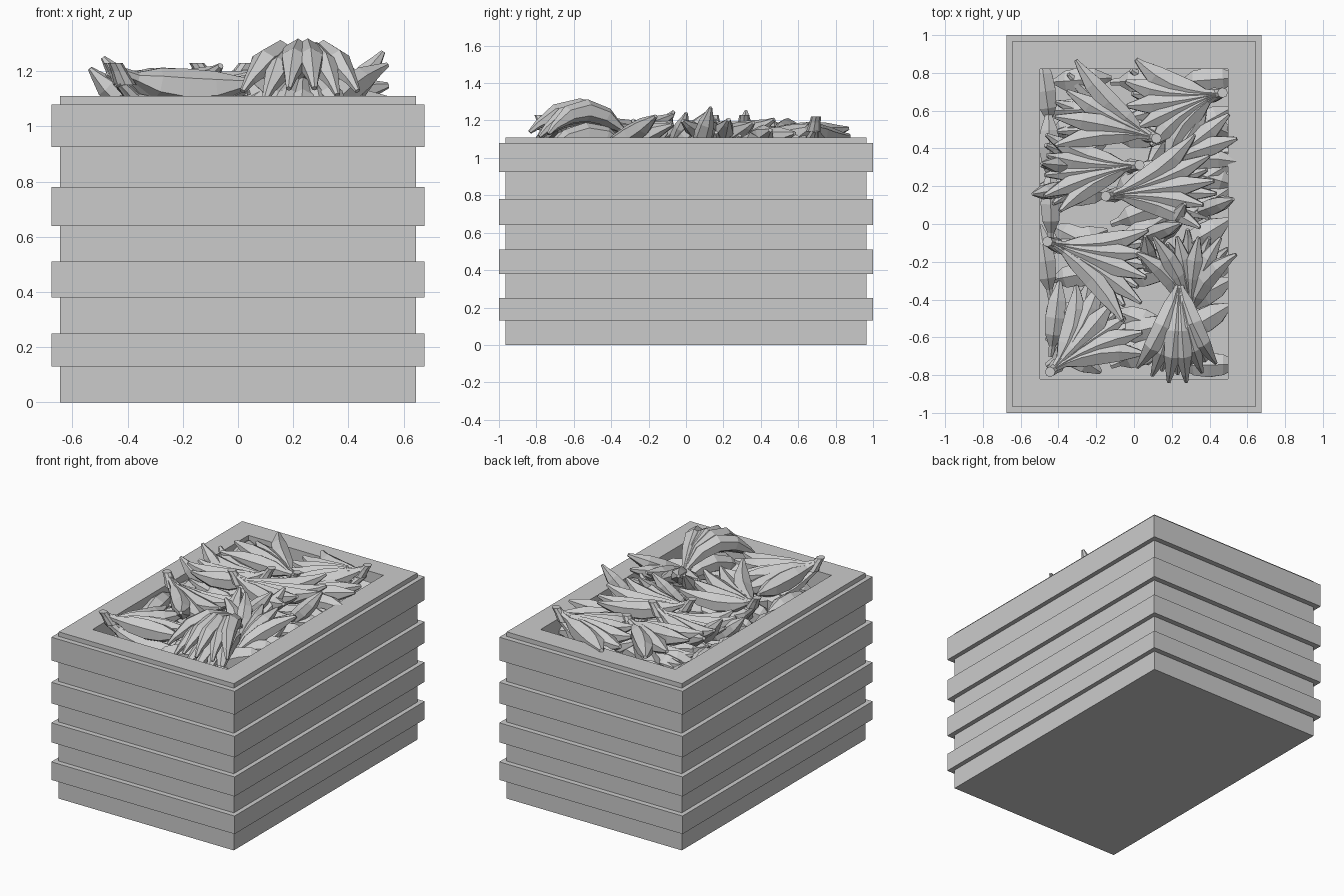
import bpy, bmesh, math, random
from mathutils import Vector

if "Cube" in bpy.data.objects:
    bpy.data.objects.remove(bpy.data.objects["Cube"])
random.seed(7)

grey = bpy.data.materials.new("plain grey")
grey.use_nodes = True
grey.diffuse_color = (0.6, 0.6, 0.6, 1)
grey.node_tree.nodes["Principled BSDF"].inputs["Base Color"].default_value = grey.diffuse_color


def loft(bm, rings, closed=False):
    """Skin a list of rings of points, capped unless closed on itself."""
    loops = [[bm.verts.new(p) for p in ring] for ring in rings]
    n = len(loops[0])
    pairs = list(zip(loops, loops[1:])) + ([(loops[-1], loops[0])] if closed else [])
    for a, b in pairs:
        for i in range(n):
            j = (i + 1) % n
            bm.faces.new((a[i], a[j], b[j], b[i]))
    if not closed:
        bm.faces.new(loops[0][::-1])
        bm.faces.new(loops[-1])


def finish(bm, name):
    bmesh.ops.recalc_face_normals(bm, faces=bm.faces)
    mesh = bpy.data.meshes.new(name)
    bm.to_mesh(mesh)
    bm.free()
    mesh.materials.append(grey)
    bpy.context.collection.objects.link(bpy.data.objects.new(name, mesh))


def rectangles(name, sizes, closed=False):
    bm = bmesh.new()
    loft(bm, [[(sx * x, sy * y, z) for sx, sy in ((-1, -1), (1, -1), (1, 1), (-1, 1))]
              for x, y, z in sizes], closed)
    finish(bm, name)


# Crate body with a recess, and four raised slats around it
rectangles("crate_body", [(.645, .965, 0), (.645, .965, 1.11), (.497, .82, 1.11), (.497, .82, .9)])
for i, (low, high) in enumerate([(.13, .25), (.38, .51), (.64, .78), (.925, 1.08)]):
    rectangles(f"crate_slat_{i + 1}", [(.63, .95, low), (.675, 1, low), (.675, 1, high), (.63, .95, high)], True)

# Banana thickness: position along the fruit, radius
TAPER = [(0, .016), (.14, .02), (.3, .052), (.52, .062), (.74, .053), (.92, .024), (1, .011)]


def banana(bm, base, heading, length, tip_z, arch, bow=0, fat=1):
    """Faceted fruit curving from its base to its tip."""
    along = Vector((math.cos(heading), math.sin(heading), 0))
    side = Vector((-along.y, along.x, 0))

    def path(t):
        bend = 4 * t * (1 - t)
        p = base + along * length * t + side * bow * bend
        p.z += (tip_z - base.z) * t + arch * bend
        return p

    rings = []
    for t, r in TAPER:
        tangent = (path(t + .02) - path(t - .02)).normalized()
        up = side.cross(tangent).normalized() * -1
        across = tangent.cross(up)
        turn = math.pi / 6
        rings.append([path(t) + (across * math.cos(a + turn) + up * math.sin(a + turn)) * r * fat
                      for a in (k * math.tau / 6 for k in range(6))])
    loft(bm, rings)


def bunch(name, stem, heading, spread, count, length, tip_z, arch, fat=1.0):
    """Fan of fruit in two layers sharing a stubby stem."""
    bm = bmesh.new()
    stem = Vector(stem)
    for layer in range(2):
        for k in range(count - layer):
            f = (k + layer / 2) / (count - 1) - .5
            base = stem + Vector((0, 0, -.04 * layer))
            banana(bm, base, math.radians(heading + spread * f), length * random.uniform(.9, 1.05),
                   tip_z - .09 * layer + random.uniform(-.03, .03), arch - .05 * layer,
                   -.12 * f * spread / 90, fat)
    back = Vector((math.cos(math.radians(heading)), math.sin(math.radians(heading)), 0))
    loft(bm, [[stem + back * s + Vector((r * math.cos(a), r * math.sin(a), h))
               for a in (k * math.tau / 8 for k in range(8))]
              for s, h, r in ((.03, -.05, .04), (0, .0, .03), (-.02, .03, .027))])
    finish(bm, name)


# Bunches: stem, heading, spread, count, length, tip height, arch
bunch("bunch_back_right", (.45, .69, 1.19), 195, 75, 6, .5, 1.14, -.05, 1.15)
bunch("bunch_back_left", (.1, .46, 1.14), 160, 50, 4, .56, 1.17, -.02)
bunch("bunch_middle_left", (.01, .31, 1.2), 186, 50, 5, .5, 1.18, -.08)
bunch("bunch_middle_right", (-.13, .15, 1.2), 8, 55, 5, .55, 1.2, -.07)
bunch("bunch_center", (-.44, -.1, 1.2), -20, 55, 5, .56, 1.19, -.07)
bunch("bunch_front_left", (-.43, -.77, 1.2), 42, 65, 6, .5, 1.14, -.04, 1.1)
bunch("bunch_front_right", (.24, -.28, 1.08), 269, 48, 6, .54, 1.12, .15, .95)
bunch("bunch_right", (.3, -.5, 1.02), 92, 75, 6, .46, 1.2, 0, .9)
bunch("bunch_right_edge", (.12, .3, 1.06), 28, 50, 4, .46, 1.12, 0)

# Raised fruit tips poking out of the heap: base x, y, heading, tip height
bm = bmesh.new()
for x, y, angle, top in [(.15, -.1, 60, 1.24), (.3, .05, 20, 1.27), (.02, -.08, 20, 1.24),
                         (.1, -.3, 100, 1.25), (-.25, .3, 175, 1.25), (-.3, .2, 190, 1.21)]:
    banana(bm, Vector((x, y, 1.02)), math.radians(angle), .24, top, -.02, 0, .8)
finish(bm, "raised_fruit")

# Loose fruit filling the recess below the bunches
bm = bmesh.new()
for i in range(11):
    for x in (-.46, -.12, .22):
        base = Vector((x, -.75 + i * .15, random.uniform(.95, 1.0)))
        banana(bm, base, math.radians(random.uniform(-35, 35)), .34,
               random.uniform(.98, 1.05), .02, 0, 1.2)
for i in range(5):
    banana(bm, Vector((-.44, -.7 + i * .3, 1.0)), math.radians(random.uniform(75, 105)), .4, 1.03, .02)
finish(bm, "lower_fruit")
